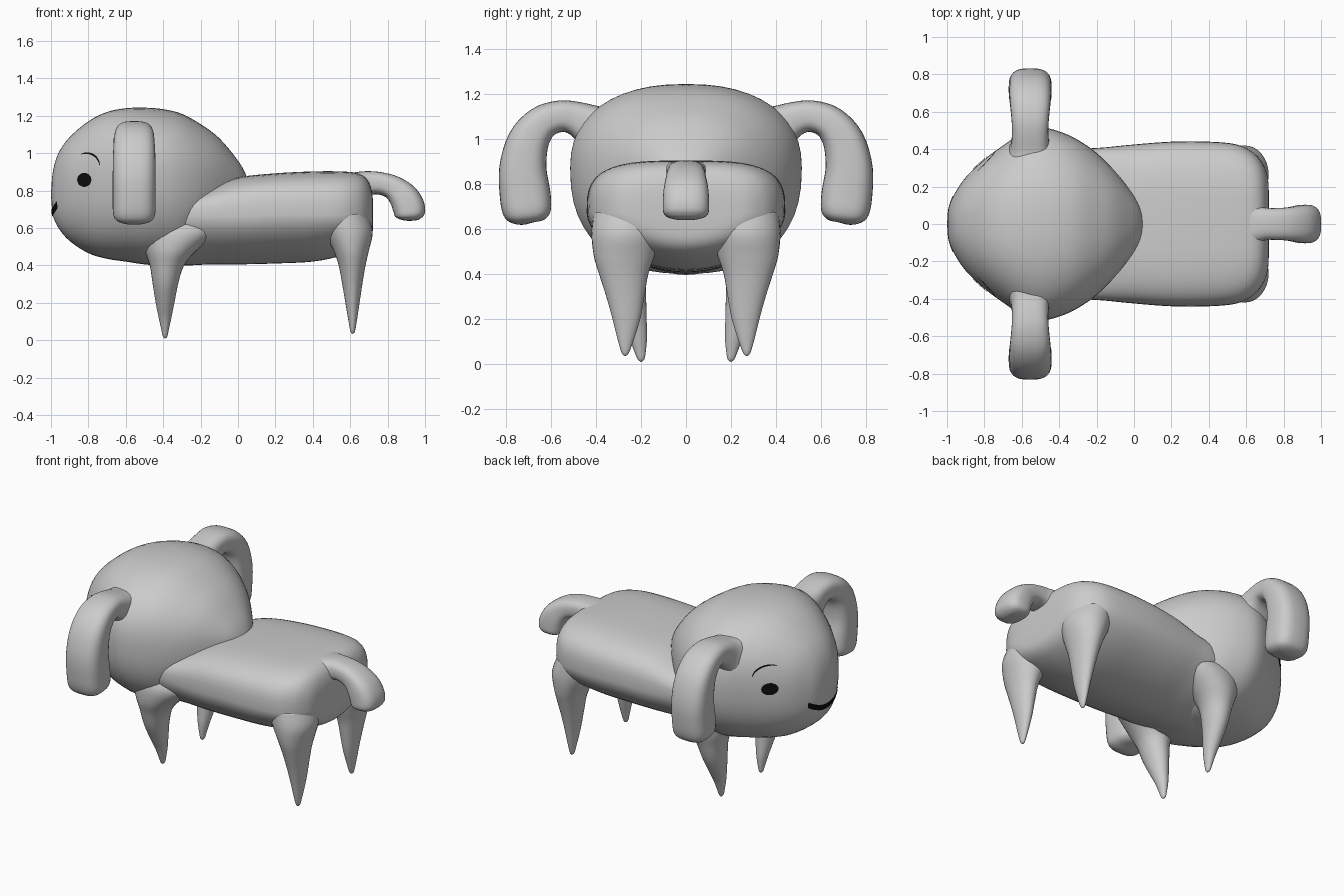
import bpy, bmesh, math
from mathutils import Vector
from mathutils.bvhtree import BVHTree

if "Cube" in bpy.data.objects:
    bpy.data.objects.remove(bpy.data.objects["Cube"])


def material(name, rgb):
    m = bpy.data.materials.new(name)
    m.diffuse_color = (*rgb, 1)
    m.use_nodes = True
    m.node_tree.nodes["Principled BSDF"].inputs["Base Color"].default_value = m.diffuse_color
    return m


GREY = material("light grey", (0.6, 0.6, 0.6))
BLACK = material("black", (0.004, 0.004, 0.004))


def add_object(name, bm, mat):
    me = bpy.data.meshes.new(name)
    bm.to_mesh(me)
    bm.free()
    me.materials.append(mat)
    me.shade_smooth()
    ob = bpy.data.objects.new(name, me)
    bpy.context.collection.objects.link(ob)
    return ob


def smooth(stations, steps):
    """Catmull-Rom interpolation of station tuples."""
    out, last = [], len(stations) - 1
    for i in range(last):
        a, b, c, d = (stations[min(max(i + k, 0), last)] for k in (-1, 0, 1, 2))
        for s in range(steps):
            t = s / steps
            out.append([q + 0.5 * t * (r - p + t * (2 * p - 5 * q + 4 * r - s4 + t * (3 * (q - r) + s4 - p)))
                        for p, q, r, s4 in zip(a, b, c, d)])
    return out + [list(stations[-1])]


def loft(name, stations, side, up=None, e=(2, 2), n=32, steps=4):
    """Skin rounded sections; station = x, y, z, half width, height above, height below."""
    rows = smooth(stations, steps)
    side = Vector(side)
    bm = bmesh.new()
    rings = []
    for i, r in enumerate(rows):
        tangent = Vector(rows[min(i + 1, len(rows) - 1)][:3]) - Vector(rows[max(i - 1, 0)][:3])
        u = Vector(up) if up else tangent.cross(side).normalized()
        ring = []
        for k in range(n):
            a = 2 * math.pi * k / n
            c, s = math.cos(a), math.sin(a)
            p = 2 / (e[0] if s >= 0 else e[1])
            w = max(r[3], 0.001) * math.copysign(abs(c) ** p, c)
            h = max(r[4] if s >= 0 else r[5], 0.001) * math.copysign(abs(s) ** p, s)
            ring.append(bm.verts.new(Vector(r[:3]) + side * w + u * h))
        rings.append(ring)
    for a, b in zip(rings, rings[1:]):
        for k in range(n):
            bm.faces.new((a[k], a[(k + 1) % n], b[(k + 1) % n], b[k]))
    bm.faces.new(rings[0])
    bm.faces.new(rings[-1])
    bmesh.ops.recalc_face_normals(bm, faces=bm.faces)
    return add_object(name, bm, GREY)


# Head: x, half width, middle, top, bottom
head_rows = [(-1, 0, .78, .78, .78), (-.99, .09, .79, .9, .67), (-.96, .16, .8, 1.0, .6),
             (-.9, .25, .82, 1.085, .53), (-.8, .345, .84, 1.17, .465), (-.7, .42, .86, 1.22, .435),
             (-.6, .485, .87, 1.24, .42), (-.5, .515, .87, 1.243, .405), (-.4, .495, .87, 1.235, .4),
             (-.3, .45, .86, 1.21, .42), (-.2, .38, .85, 1.155, .5), (-.1, .28, .85, 1.08, .58),
             (0, .15, .84, .96, .7), (.04, .07, .84, .89, .78), (.055, 0, .84, .84, .84)]
head = loft("head", [(x, 0, m, w, t - m, m - b) for x, w, m, t, b in head_rows],
            (0, 1, 0), (0, 0, 1), (2.3, 2.4), 48)

# Body with a flat back and an undercut belly
loft("body", [(-.52, 0, .66, 0, 0, 0), (-.47, 0, .66, .34, .08, .24), (-.3, 0, .66, .395, .12, .26),
              (-.15, 0, .66, .41, .16, .255), (0, 0, .66, .425, .21, .255), (.2, 0, .67, .44, .222, .26),
              (.4, 0, .67, .44, .232, .25), (.55, 0, .67, .425, .232, .22), (.64, 0, .67, .38, .222, .19),
              (.69, 0, .67, .32, .19, .16), (.715, 0, .67, .25, .13, .12), (.722, 0, .67, .13, .06, .06),
              (.722, 0, .67, 0, 0, 0)],
     (0, 1, 0), (0, 0, 1), (3.4, 1.8), 48)

# Tail curling over and down
loft("tail", [(x, 0, z, w, h, h) for x, z, w, h in
              [(.54, .78, .2, .1), (.62, .815, .14, .083), (.69, .838, .09, .066), (.76, .838, .085, .06),
               (.83, .815, .09, .065), (.885, .765, .1, .08), (.913, .71, .103, .086),
               (.917, .67, .1, .08), (.918, .65, .08, .06), (.918, .64, .04, .03), (.918, .638, 0, 0)]],
     (0, 1, 0), None, (2.8, 2.8))

for label, s in (("right", -1), ("left", 1)):
    # Drooping ear
    loft(label + "_ear", [(-.555, s * y, z, w, h, h) for y, z, w, h in
                          [(.36, 1.02, .13, .14), (.42, 1.055, .105, .1), (.49, 1.09, .097, .076),
                           (.56, 1.1, .1, .07), (.64, 1.07, .108, .077), (.7, .99, .113, .092),
                           (.725, .87, .115, .105), (.715, .75, .115, .113), (.707, .68, .113, .108),
                           (.703, .645, .098, .09), (.701, .627, .06, .055), (.7, .622, 0, 0)]],
         (1, 0, 0), None, (2.9, 2.9))
    # Tapered legs flaring into the body
    loft(label + "_front_leg", [(x, s * y, z, w, h, h) for x, y, z, w, h in
                                [(-.39, .2, .008, 0, 0), (-.39, .2, .02, .012, .015), (-.39, .205, .06, .021, .027),
                                 (-.39, .215, .12, .034, .042), (-.39, .238, .2, .05, .063),
                                 (-.388, .265, .3, .068, .088), (-.38, .28, .4, .092, .105),
                                 (-.36, .28, .48, .14, .13), (-.32, .27, .58, .22, .14), (-.3, .25, .65, .24, .12)]],
         (1, 0, 0), (0, 1, 0))
    loft(label + "_rear_leg", [(x, s * y, z, w, h, h) for x, y, z, w, h in
                               [(.613, .27, .034, 0, 0), (.613, .27, .046, .012, .015), (.613, .268, .1, .022, .034),
                                (.612, .265, .2, .038, .062), (.611, .27, .3, .054, .085),
                                (.61, .277, .4, .072, .11), (.605, .275, .48, .095, .135),
                                (.59, .265, .58, .13, .155), (.56, .25, .68, .13, .16)]],
         (1, 0, 0), (0, 1, 0))

# Painted face details, laid onto the head surface
tree = BVHTree.FromPolygons([v.co for v in head.data.vertices], [p.vertices for p in head.data.polygons])


def plate(name, shape, start, nu=20, nv=4):
    """shape(u, v) gives a ray origin; start is the ray direction."""
    bm = bmesh.new()
    grid = []
    for i in range(nu + 1):
        row = []
        for j in range(nv + 1):
            hit, normal, _, _ = tree.ray_cast(Vector(shape(i / nu, j / nv)), Vector(start))
            row.append(bm.verts.new(hit - Vector(start) * 0.005))
        grid.append(row)
    for a, b in zip(grid, grid[1:]):
        for j in range(nv):
            bm.faces.new((a[j], b[j], b[j + 1], a[j + 1]))
    bmesh.ops.remove_doubles(bm, verts=bm.verts, dist=1e-5)
    bm.normal_update()
    if sum((f.normal for f in bm.faces), Vector()).dot(Vector(start)) > 0:
        bmesh.ops.reverse_faces(bm, faces=bm.faces)
    add_object(name, bm, BLACK)


def polar(cx, cz, radius, angle, y):
    return (cx + radius * math.cos(angle), y, cz + radius * math.sin(angle))


for label, s in (("right", -1), ("left", 1)):
    plate(label + "_eye", lambda u, v: polar(-.822, .857, .038 * v, u * math.tau, 2 * s), (0, -s, 0))
    plate(label + "_brow", lambda u, v: polar(-.81, .93, .07 + .01 * (v - .5) * math.sin(math.pi * (.1 + .8 * u)),
                                              math.radians(115 - 110 * u), 2 * s), (0, -s, 0))
plate("mouth", lambda u, v: (-2, .3 * (u - .5), .675 + .5 * (u - .5) ** 2 * .4 + .036 * (v - .5)), (1, 0, 0))
